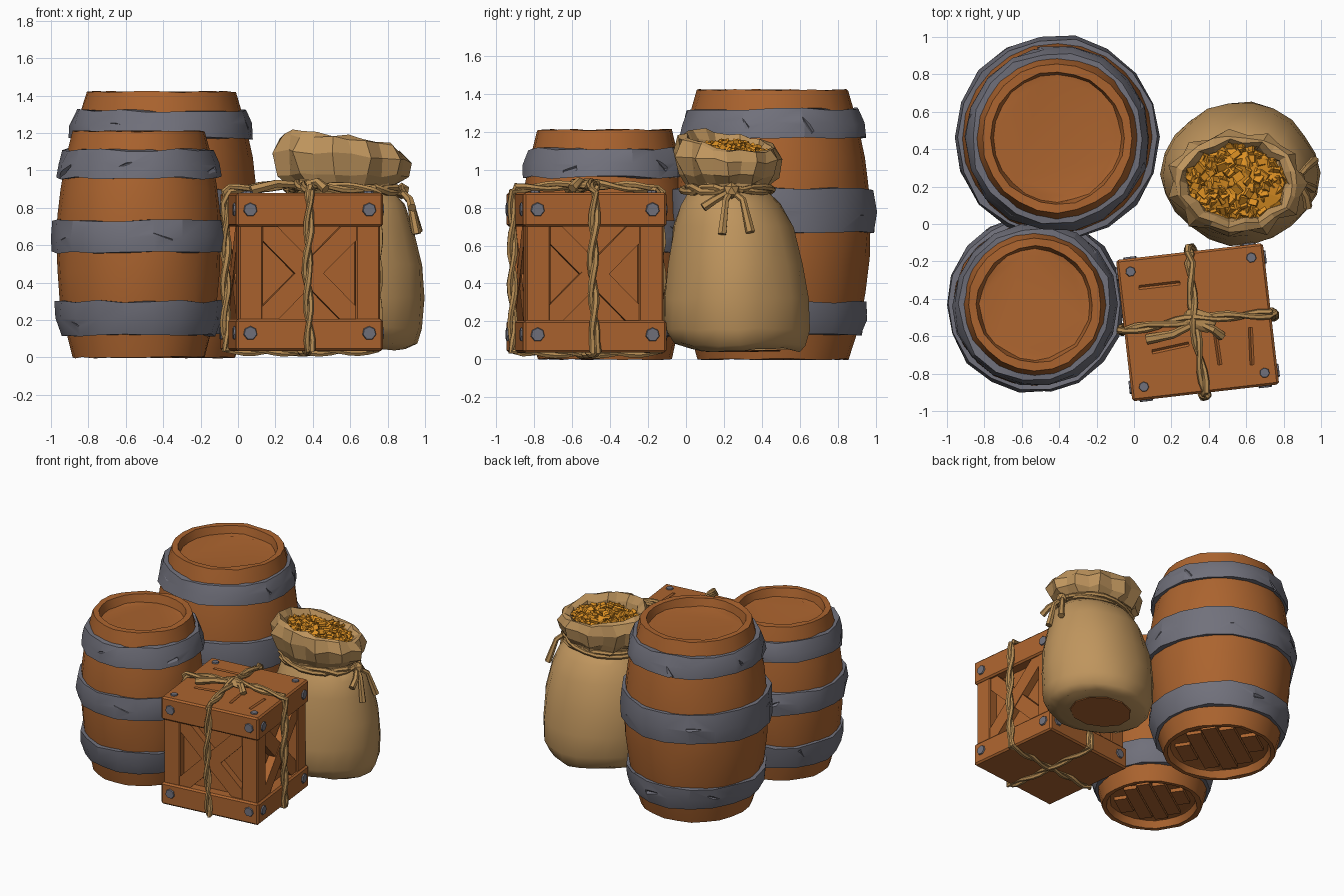
import bpy, bmesh, math, random
from math import sin, cos, pi, radians
from mathutils import Matrix, Vector, Euler

random.seed(7)
cube = bpy.data.objects.get("Cube")
if cube:
    bpy.data.objects.remove(cube, do_unlink=True)


def material(name, r, g, b):
    m = bpy.data.materials.new(name)
    m.use_nodes = True
    m.diffuse_color = (r, g, b, 1)
    m.node_tree.nodes["Principled BSDF"].inputs["Base Color"].default_value = (r, g, b, 1)
    return m


WOOD = material("warm_wood", .41, .127, .028)
IRON = material("grey_iron", .165, .165, .2)
CLOTH = material("sack_cloth", .52, .30, .11)
ROPE = material("tan_rope", .48, .27, .09)
GOLD = material("gold", .72, .28, .017)


def finish(name, bm, mat, angle=None, matrix=None):
    """Turn a bmesh into a named object with one colour."""
    if matrix:
        bm.transform(matrix)
    bmesh.ops.recalc_face_normals(bm, faces=bm.faces)
    me = bpy.data.meshes.new(name)
    bm.to_mesh(me)
    bm.free()
    me.materials.append(mat)
    ob = bpy.data.objects.new(name, me)
    bpy.context.collection.objects.link(ob)
    if angle:
        bpy.ops.object.select_all(action='DESELECT')
        bpy.context.view_layer.objects.active = ob
        ob.select_set(True)
        bpy.ops.object.shade_smooth_by_angle(angle=radians(angle))
    return ob


def loft(name, rings, mat, segs=20, jitter=0, closed=False, angle=None, warp=None):
    """Join rings (z, cx, cy, rx, ry); closed makes a hoop, otherwise ends are capped."""
    bm = bmesh.new()
    loops = []
    for z, cx, cy, rx, ry in rings:
        loop = []
        for i in range(segs):
            a = 2 * pi * i / segs
            p = Vector((cx + rx * cos(a), cy + ry * sin(a), z))
            if warp:
                p = warp(p, a, z)
            loop.append(bm.verts.new(p + Vector([random.uniform(-jitter, jitter) for _ in p])))
        loops.append(loop)
    pairs = list(zip(loops, loops[1:]))
    if closed:
        pairs.append((loops[-1], loops[0]))
    else:
        bm.faces.new(loops[0])
        bm.faces.new(loops[-1])
    for lo, hi in pairs:
        for i in range(segs):
            j = (i + 1) % segs
            bm.faces.new((lo[i], lo[j], hi[j], hi[i]))
    return finish(name, bm, mat, angle)


def add_box(bm, loc, size, rot=(0, 0, 0)):
    m = Matrix.LocRotScale(Vector(loc), Euler(rot), Vector(size))
    return bmesh.ops.create_cube(bm, size=1, matrix=m)["verts"]


def bevel(bm, width):
    bmesh.ops.bevel(bm, geom=bm.edges[:], offset=width, segments=1, affect='EDGES')


def carve(target, bm, matrix=None):
    """Cut gouges out of a part, then drop the cutter."""
    cutter = finish("cutter", bm, target.data.materials[0], matrix=matrix)
    cutter.hide_render = True
    mod = target.modifiers.new("gouges", 'BOOLEAN')
    mod.operation, mod.solver, mod.object = 'DIFFERENCE', 'EXACT', cutter
    bpy.ops.object.select_all(action='DESELECT')
    bpy.context.view_layer.objects.active = target
    target.select_set(True)
    bpy.ops.object.modifier_apply(modifier=mod.name)
    bpy.data.objects.remove(cutter, do_unlink=True)


def strand(name, points, radius, matrix=None, cyclic=False, twist=0, taper=False):
    """Rope made of one or two wound cords along a polyline."""
    pts = [Vector(p) for p in points]
    ends = pts[1:] + pts[:1] if cyclic else pts[1:]
    path = []
    for a, b in zip(pts, ends):
        n = max(1, int((b - a).length / .05))
        path += [(a.lerp(b, k / n), (b - a).normalized()) for k in range(n)]
    if not cyclic:
        path.append((pts[-1], (pts[-1] - pts[-2]).normalized()))
    cu = bpy.data.curves.new(name, 'CURVE')
    cu.dimensions, cu.bevel_depth, cu.bevel_resolution, cu.use_fill_caps = '3D', radius, 1, True
    for phase in ((0, pi) if twist else (0,)):
        sp = cu.splines.new('POLY')
        sp.points.add(len(path) - 1)
        sp.use_cyclic_u = cyclic
        for k, (p, d) in enumerate(path):
            side = d.orthogonal().normalized()
            a = phase + k * .8
            off = (side * cos(a) + d.cross(side) * sin(a)) * twist
            sp.points[k].co = (*(p + off), 1)
            sp.points[k].radius = 1 + (.7 * k / len(path) if taper else random.uniform(-.15, .15))
    tmp = bpy.data.objects.new(name + "_curve", cu)
    bpy.context.collection.objects.link(tmp)
    bm = bmesh.new()
    bm.from_mesh(tmp.evaluated_get(bpy.context.evaluated_depsgraph_get()).to_mesh())
    bpy.data.objects.remove(tmp, do_unlink=True)
    return finish(name, bm, ROPE, 40, matrix)


def barrel(name, x, y, h, r_end, r_mid, bands):
    def rad(z):
        return r_mid - (r_mid - r_end) * (2 * z / h - 1) ** 2
    outline = [(.055, r_end - .075), (.05, r_end - .05), (0, r_end - .03)]
    outline += [(h * k / 8, rad(h * k / 8)) for k in range(9)]
    outline += [(h, r_end - .045), (h - .06, r_end - .06), (h - .062, r_end - .085)]
    loft(name + "_body", [(z, x, y, r, r) for z, r in outline], WOOD, 24, .005, angle=35)
    # base planks
    bm = bmesh.new()
    rb = r_end - .08
    for k in range(-2, 3):
        off = k * rb * .38
        length = 1.85 * math.sqrt(rb * rb - (abs(off) + rb * .17) ** 2) if abs(k) < 3 else 0
        add_box(bm, (0, off, .045), (length, rb * .34, .03))
    finish(name + "_base_planks", bm, WOOD, matrix=Matrix.Translation((x, y, 0)) @ Matrix.Rotation(.6, 4, 'Z'))
    # iron hoops with gouges
    for n, (lo, hi) in enumerate(bands):
        rings = [(z, x, y, rad(z) + t, rad(z) + t) for z, t in
                 ((lo, -.02), (lo, .028), ((lo + hi) / 2, .036), (hi, .028), (hi, -.02))]
        hoop = loft(f"{name}_hoop_{n + 1}", rings, IRON, 18, .009, True, 25)
        bm = bmesh.new()
        mid = (lo + hi) / 2
        for k in range(5):
            a = 2 * pi * k / 5 + random.uniform(-.4, .4) + n
            r = rad(mid) + .04
            tilt = Euler((random.uniform(.4, 2.2), 0, a)).to_matrix() @ Euler((0, 0, pi / 4)).to_matrix()
            add_box(bm, (x + r * cos(a), y + r * sin(a), mid + random.uniform(-.04, .04)),
                    (.022, .022, random.uniform(.08, .15)), tilt.to_euler())
        carve(hoop, bm)


barrel("large_barrel", -.41, .46, 1.42, .40, .515, [(.13, .30), (.67, .90), (1.17, 1.32)])
barrel("small_barrel", -.53, -.43, 1.21, .355, .44, [(.12, .30), (.56, .73), (.96, 1.11)])

# Crate, built around its own centre and then turned
CRATE = Matrix.Translation((.34, -.525, 0)) @ Matrix.Rotation(radians(6.6), 4, 'Z')
HX, HY = .395, .38


def crate_part(name, boxes, width=.008, mat=WOOD):
    bm = bmesh.new()
    for b in boxes:
        add_box(bm, *b)
    bevel(bm, width)
    return finish(name, bm, mat, matrix=CRATE)


crate_part("crate_core", [((0, 0, .45), (.62, .60, .6))])
crate_part("crate_base", [((0, 0, .12), (2 * HX, 2 * HY, .17))], .012)
lid = crate_part("crate_lid", [((0, 0, .79), (2 * HX, 2 * HY, .18))], .012)
crate_part("crate_posts", [((sx * .315, sy * .30, .45), (.13, .13, .56)) for sx in (-1, 1) for sy in (-1, 1)])
bm = bmesh.new()
for x, y, length, turn in ((-.18, .22, .22, 0), (.09, -.15, .18, 1.6), (.27, -.16, .2, 1.5), (-.16, -.12, .2, .1)):
    tilt = Euler((0, 0, turn)).to_matrix() @ Euler((pi / 4, 0, 0)).to_matrix()
    add_box(bm, (x, y, .88), (length, .016, .016), tilt.to_euler())
carve(lid, bm, CRATE)

# Crossed braces and bolts on all four sides
braces, bolts = bmesh.new(), bmesh.new()
for k in range(4):
    turn = Matrix.Rotation(k * pi / 2, 4, 'Z')
    depth, half = (HY, HX) if k % 2 == 0 else (HX, HY)
    for s in (-1, 1):
        v = add_box(braces, (0, -depth + .052 + .003 * s, .45), (.72, .06, .11), (0, s * .79, 0))
        bmesh.ops.transform(braces, matrix=turn, verts=v)
        for z in (.13, .79):
            m = turn @ Matrix.Translation((s * (half - .075), -depth, z)) @ Matrix.Rotation(pi / 2, 4, 'X')
            bmesh.ops.create_cone(bolts, cap_ends=True, segments=7, radius1=.042, radius2=.034, depth=.018, matrix=m)
for sx in (-1, 1):
    for sy in (-1, 1):
        m = Matrix.Translation((sx * (HX - .07), sy * (HY - .07), .88))
        bmesh.ops.create_cone(bolts, cap_ends=True, segments=7, radius1=.03, radius2=.025, depth=.018, matrix=m)
finish("crate_braces", braces, WOOD, matrix=CRATE)
finish("crate_bolts", bolts, IRON, matrix=CRATE)

# Ropes tied round the crate
for name, e, turn in (("crate_rope_across", HX + .012, 0), ("crate_rope_along", HY + .012, pi / 2)):
    loop = [(-e, 0, .04), (-e, .015, .45), (-e, 0, .88), (-e + .02, 0, .9), (0, .02, .925),
            (e - .02, 0, .9), (e, 0, .88), (e, -.015, .45), (e, 0, .04), (0, 0, .03)]
    strand(name, loop, .017, CRATE @ Matrix.Rotation(turn, 4, 'Z'), True, .014)
bm = bmesh.new()
bmesh.ops.create_icosphere(bm, subdivisions=2, radius=1)
for v in bm.verts:
    v.co *= random.uniform(.85, 1.1)
finish("crate_knot", bm, ROPE, matrix=CRATE @ Matrix.LocRotScale(Vector((.01, .01, .92)), Euler((0, 0, -.4)), Vector((.10, .06, .03))))
strand("crate_knot_tail_left", [(0, 0, .92), (-.14, -.05, .93), (-.28, -.06, .895)], .018, CRATE, taper=True)
strand("crate_knot_tail_right", [(0, 0, .92), (.08, -.05, .94), (.12, -.09, .90)], .018, CRATE, taper=True)


# Sack body, gathered collar and wooden patch underneath
def slump(p, a, z):
    k = 1 + .025 * cos(4 * a + .6) * max(0, 1 - z)
    return Vector((.57 + (p.x - .57) * k, .26 + (p.y - .26) * k, z + .03 * sin(3 * a) * max(0, .3 - z)))


loft("sack_body", [(.05, .56, .30, .33, .29), (.08, .57, .28, .38, .34), (.16, .57, .27, .41, .38),
                   (.32, .57, .27, .42, .38), (.5, .57, .265, .415, .355), (.7, .57, .25, .365, .315),
                   (.82, .57, .235, .32, .26), (.89, .56, .22, .27, .20)], CLOTH, 22, .006, angle=50, warp=slump)
loft("sack_base_patch", [(.041, .56, .30, .23, .2), (.05, .56, .30, .23, .2)], WOOD, 11, .004)


def pleat(p, a, z):
    k = 1 + .05 * cos(11 * a) * (1 if z < 1.12 else .4)
    drop = max(0, z - .95) * (.2 * cos(a) + .16 * sin(a))
    return Vector((.55 + (p.x - .55) * k, .22 + (p.y - .22) * k, z - drop))


loft("sack_collar", [(.87, .56, .22, .27, .20), (.92, .56, .22, .285, .215), (.97, .555, .22, .335, .255),
                     (1.07, .55, .22, .36, .28), (1.14, .55, .22, .325, .255), (1.155, .55, .22, .30, .23),
                     (1.11, .55, .22, .27, .20), (1.05, .55, .22, .25, .19)], CLOTH, 22, .012, warp=pleat)
ring = [(.56 + .295 * cos(a), .22 + .225 * sin(a), .895) for a in [2 * pi * k / 20 for k in range(20)]]
strand("sack_cord", ring, .018, None, True, .014)

# Knot and loose cord ends on the sack's side
bm = bmesh.new()
bmesh.ops.create_icosphere(bm, subdivisions=1, radius=.045, matrix=Matrix.Translation((.875, .24, .89)))
finish("sack_knot", bm, ROPE)
for n, tip in enumerate(((.955, .19, .66), (.965, .34, .67), (.93, .09, .80))):
    mid = (.92, .24 + (tip[1] - .24) * .6, .84)
    strand(f"sack_cord_end_{n + 1}", [(.87, .24, .89), mid, tip], .016, taper=True)

# Heap of gold pieces
bm = bmesh.new()
for k in range(190):
    r, a = math.sqrt(random.random()), random.uniform(0, 2 * pi)
    x, y = .27 * r * cos(a), .2 * r * sin(a)
    add_box(bm, (.55 + x, .22 + y, 1.135 - .055 * r * r - .1 * x + random.uniform(-.025, .012)),
            (random.uniform(.035, .06), random.uniform(.03, .05), .018),
            [random.uniform(-.8, .8), random.uniform(-.8, .8), random.uniform(0, pi)])
finish("gold_pieces", bm, GOLD)
loft("gold_heap", [(1.03, .55, .22, .26, .2), (1.08, .55, .22, .25, .19), (1.11, .55, .22, .12, .1)], GOLD, 14, .01)
